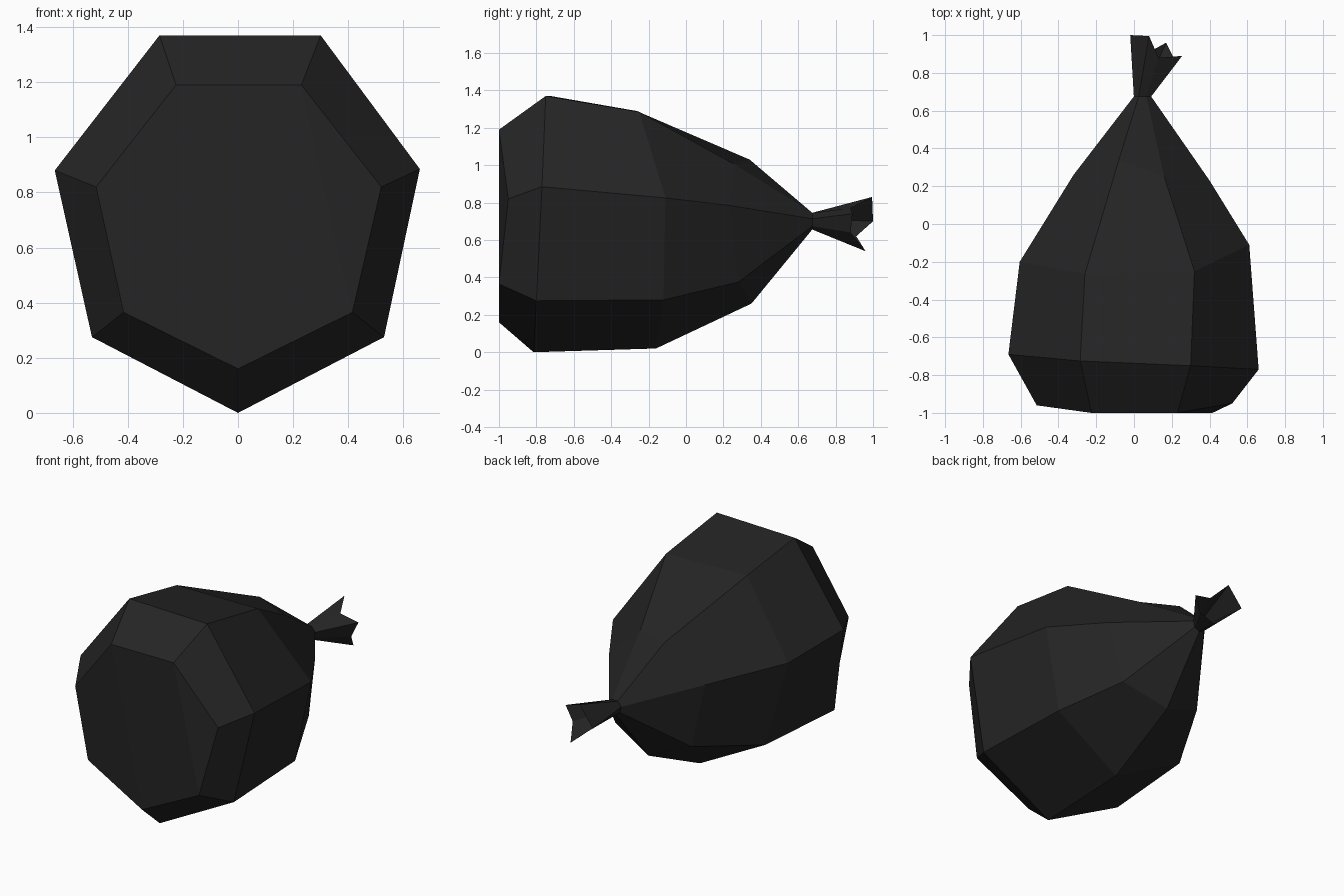
import bpy, bmesh, math

if "Cube" in bpy.data.objects:
    bpy.data.objects.remove(bpy.data.objects["Cube"])

# Seven-sided cross-sections along y, each ordered:
# top left, top right, mid right, low right, bottom, low left, mid left
base = [(-.225, -1, 1.19), (.23, -1, 1.19), (.52, -.95, .82), (.415, -1, .365),
        (0, -1, .16), (-.415, -.97, .365), (-.515, -.96, .82)]
belly = [(-.285, -.725, 1.37), (.3, -.75, 1.37), (.66, -.77, .885), (.53, -.8, .275),
         (0, -.815, 0), (-.53, -.79, .275), (-.665, -.69, .88)]
middle = [(-.26, -.265, 1.29), (.32, -.25, 1.285), (.61, -.11, .825), (.5, -.12, .28),
          (.01, -.16, .02), (-.48, -.14, .28), (-.605, -.2, .83)]
shoulder = [(-.08, .34, 1.03), (.16, .25, 1.01), (.4, .23, .785), (.32, .28, .375),
            (.03, .35, .26), (-.25, .3, .375), (-.32, .26, .785)]
# Frayed open end: alternating tips and notches
mouth = [(.08, .995, .83), (.13, .88, .77), (.255, .89, .74), (.21, .88, .64),
         (.17, .96, .54), (.08, .91, .62), (-.02, 1, .70)]
# Pinched neck: a small regular heptagon
neck = []
for i in range(7):
    a = math.radians(90 + 180 / 7 - i * 360 / 7)
    neck.append((.045 + .047 * math.cos(a), .675, .703 + .047 * math.sin(a)))

plastic = bpy.data.materials.new("black plastic")
plastic.diffuse_color = (.018, .018, .018, 1)
plastic.use_nodes = True
plastic.node_tree.nodes["Principled BSDF"].inputs["Base Color"].default_value = plastic.diffuse_color


def loft(name, rings, caps=()):
    """Skin the rings with flat quads and close the first ring with cap faces."""
    bm = bmesh.new()
    rows = [[bm.verts.new(p) for p in ring] for ring in rings]
    for a, b in zip(rows, rows[1:]):
        for i in range(7):
            j = (i + 1) % 7
            bm.faces.new((a[i], a[j], b[j], b[i]))
    for cap in caps:
        bm.faces.new([rows[0][i] for i in reversed(cap)])
    bmesh.ops.recalc_face_normals(bm, faces=bm.faces)
    mesh = bpy.data.meshes.new(name)
    bm.to_mesh(mesh)
    bm.free()
    mesh.materials.append(plastic)
    obj = bpy.data.objects.new(name, mesh)
    bpy.context.collection.objects.link(obj)
    return obj


# Full bag body with a folded flat base
loft("bag_body", [base, belly, middle, shoulder, neck],
     [(0, 1, 3, 4), (1, 2, 3), (0, 4, 5), (0, 5, 6)])
# Flared end beyond the tied neck
loft("bag_end", [neck, mouth])
